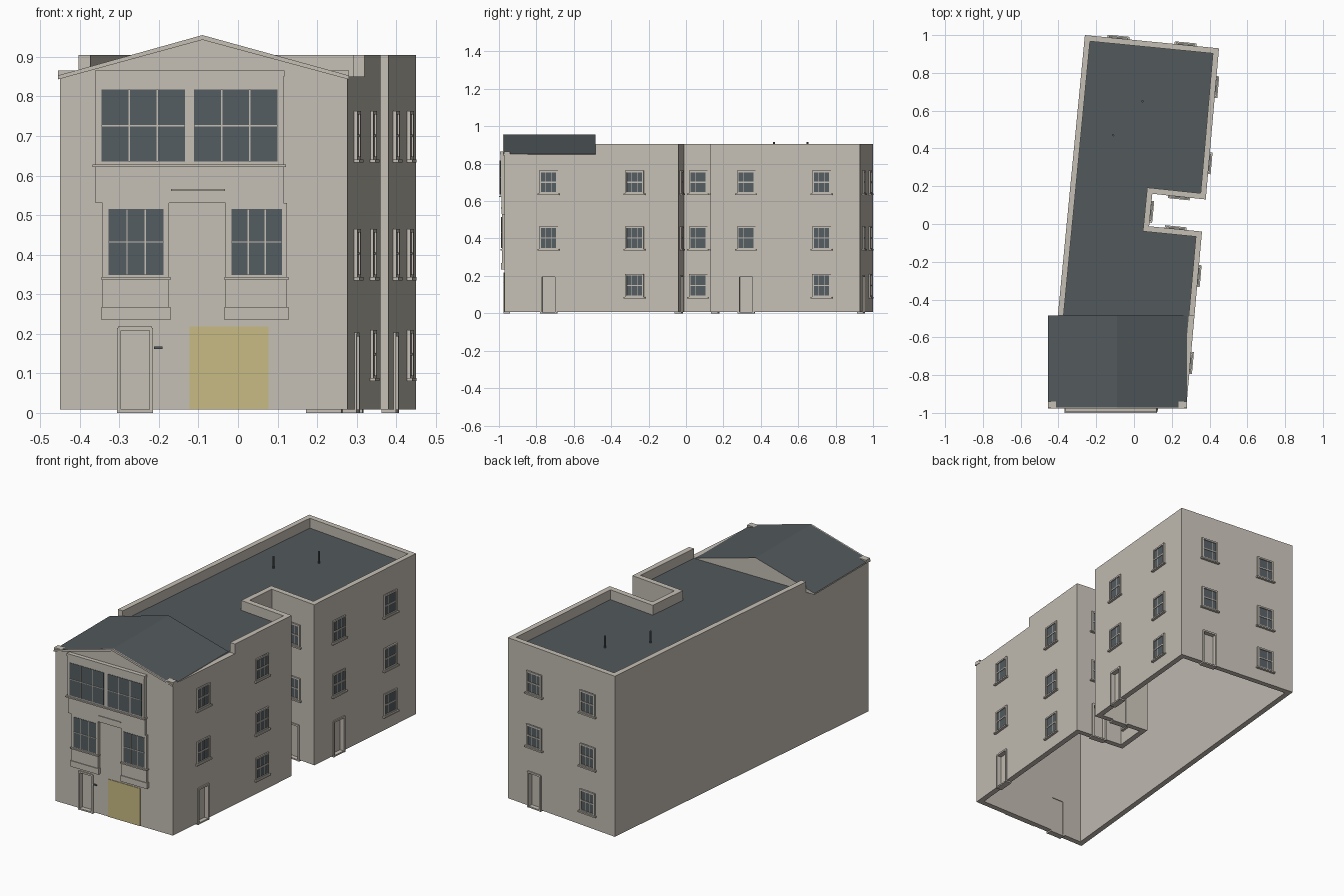
import bpy, bmesh
from mathutils import Matrix, Vector

if "Cube" in bpy.data.objects:
    bpy.data.objects.remove(bpy.data.objects["Cube"], do_unlink=True)


def material(name, r, g, b):
    m = bpy.data.materials.new(name)
    m.use_nodes = True
    m.diffuse_color = (r, g, b, 1)
    m.node_tree.nodes["Principled BSDF"].inputs["Base Color"].default_value = (r, g, b, 1)
    return m


MATS = [material("warm_stone", 0.56, 0.52, 0.46),
        material("slate_grey", 0.085, 0.10, 0.108),
        material("window_glass", 0.09, 0.11, 0.12),
        material("garage_yellow", 0.58, 0.50, 0.23)]
STONE, SLATE, GLASS, YELLOW = range(4)


def finish(name, bm):
    bmesh.ops.recalc_face_normals(bm, faces=bm.faces)
    mesh = bpy.data.meshes.new(name)
    bm.to_mesh(mesh)
    bm.free()
    for m in MATS:
        mesh.materials.append(m)
    ob = bpy.data.objects.new(name, mesh)
    bpy.context.collection.objects.link(ob)
    return ob


def add_box(bm, M, u0, u1, d0, d1, z0, z1, mat=STONE):
    """Box along the wall (u), outward from it (d) and up (z)."""
    place = Matrix.Translation(((u0 + u1) / 2, (d0 + d1) / 2, (z0 + z1) / 2))
    size = Matrix.Diagonal((u1 - u0, d1 - d0, z1 - z0, 1))
    vs = bmesh.ops.create_cube(bm, size=1, matrix=M @ place @ size)["verts"]
    for f in {f for v in vs for f in v.link_faces}:
        f.material_index = mat


def boxes(name, M, parts):
    bm = bmesh.new()
    for p in parts:
        add_box(bm, M, *p)
    return finish(name, bm)


def wall_frame(a, b, t):
    """Matrix at fraction t of wall a-b: along, outward, up."""
    d = (b - a).normalized()
    o = a.lerp(b, t)
    return Matrix(((d.x, d.y, 0, o.x), (d.y, -d.x, 0, o.y), (0, 0, 1, 0), (0, 0, 0, 1)))


def inset(poly, w):
    out = []
    for i, p in enumerate(poly):
        e = (p - poly[i - 1]).normalized()
        f = (poly[(i + 1) % len(poly)] - p).normalized()
        n, m = Vector((-e.y, e.x)), Vector((-f.y, f.x))
        out.append(p + (n + m) * w / (1 + n.dot(m)))
    return out


def wall_band(name, outer, inner, z0, z1, closed):
    bm = bmesh.new()
    rings = [[bm.verts.new((p.x, p.y, z)) for z, ps in
              ((z0, outer), (z1, outer), (z1, inner), (z0, inner)) for p in (ps[i],)]
             for i in range(len(outer))]
    for i in range(0 if closed else 1, len(rings)):
        a, b = rings[i - 1], rings[i]
        for k in range(4):
            bm.faces.new((a[k], b[k], b[(k + 1) % 4], a[(k + 1) % 4]))
    if not closed:
        bm.faces.new(rings[0])
        bm.faces.new(rings[-1])
    return finish(name, bm)


def extrude(name, points, vec, rule):
    bm = bmesh.new()
    f = bm.faces.new([bm.verts.new(p) for p in points])
    r = bmesh.ops.extrude_face_region(bm, geom=[f])
    bmesh.ops.translate(bm, vec=vec, verts=[g for g in r["geom"] if isinstance(g, bmesh.types.BMVert)])
    bmesh.ops.recalc_face_normals(bm, faces=bm.faces)
    for f in bm.faces:
        f.material_index = rule(f.normal)
    return finish(name, bm)


# Footprint, counter-clockwise from the front corner
BASE, EAVE, TOP, ROOF_BACK, THICK = 0.008, 0.85, 0.905, -0.485, 0.03
plan = [Vector(p) for p in ((-0.45, -0.97), (0.277, -0.97), (0.36, -0.04), (0.08, -0.012),
                            (0.097, 0.16), (0.38, 0.13), (0.45, 0.93), (-0.26, 1.0))]
inner = inset(plan, THICK)
walls = wall_band("walls", plan, inner, BASE, EAVE, True)


# Parapet runs around everything behind the pitched roof
def parapet_path(p):
    def cut(a, b):
        return a.lerp(b, (ROOF_BACK - a.y) / (b.y - a.y))
    return [cut(p[1], p[2])] + p[2:] + [cut(p[0], p[7])]


wall_band("parapet", parapet_path(plan), parapet_path(inner), EAVE, TOP, False)
extrude("flat_roof", [(p.x, p.y, EAVE - 0.012) for p in inner], (0, 0, 0.012), lambda n: SLATE)

# Pitched roof with stone gables
RIDGE, LEFT, RIGHT = -0.09, -0.455, 0.28
extrude("pitched_roof",
        [(LEFT, -0.972, 0.845), (RIGHT, -0.972, 0.845), (RIGHT, -0.972, 0.853),
         (RIDGE, -0.972, 0.955), (LEFT, -0.972, 0.853)],
        (0, ROOF_BACK + 0.972, 0), lambda n: SLATE if n.z > 0.5 else STONE)
for side, x in (("left", RIGHT), ("right", LEFT)):
    extrude(side + "_bargeboard",
            [(x, -0.978, 0.843), (x, -0.978, 0.853), (RIDGE, -0.978, 0.955), (RIDGE, -0.978, 0.943)],
            (0, 0.007, 0), lambda n: STONE)

FRONT = wall_frame(Vector((0, -0.97)), Vector((1, -0.97)), 0)
boxes("eave_blocks", FRONT, [(LEFT, -0.41, -0.03, 0.004, 0.847, 0.865),
                             (0.235, RIGHT, -0.03, 0.004, 0.847, 0.865)])

# Roof pipes
for i, (x, y) in enumerate(((-0.11, 0.47), (0.045, 0.65))):
    bm = bmesh.new()
    bmesh.ops.create_cone(bm, cap_ends=True, segments=10, radius1=0.006, radius2=0.006, depth=0.07,
                          matrix=Matrix.Translation((x, y, 0.88)))
    for f in bm.faces:
        f.material_index = SLATE
    finish("roof_pipe_%d" % (i + 1), bm)


# Sash windows and doors
def window(name, M, z):
    w, h = 0.05, 0.062
    parts = [(-w + 0.008, w - 0.008, 0, 0.003, z - h, z + h, GLASS),
             (-w - 0.008, w + 0.008, 0, 0.014, z - h - 0.006, z - h + 0.002),
             (-w, w, 0, 0.008, z + h - 0.009, z + h),
             (-w, w, 0, 0.008, z - h, z - h + 0.009),
             (-w, w, 0, 0.006, z - 0.003, z + 0.003)]
    for s in (-1, 1):
        a, b = sorted((s * w, s * (w - 0.009)))
        parts.append((a, b, 0, 0.008, z - h, z + h))
        parts.append((s * 0.015 - 0.001, s * 0.015 + 0.001, 0, 0.004, z - h, z + h))
    boxes(name, M, parts)


cutter = bmesh.new()


def door(name, M, w, h):
    add_box(cutter, M, -w, w, -0.1, 0.05, -0.05, h)
    parts = [(-w, w, -0.026, -0.02, BASE, h),
             (-w, w, -THICK, 0.004, 0, BASE),
             (-w, w, -THICK, 0.006, h - 0.007, h + 0.003)]
    for a, b in ((-w - 0.003, -w + 0.007), (w - 0.007, w + 0.003)):
        parts.append((a, b, -THICK, 0.006, 0, h))
    boxes(name, M, parts)


# wall number, position along it, door on the ground floor
columns = [(1, 0.253, True), (1, 0.747, False), (2, 0.5, True), (3, 0.45, False), (4, 0.5, True),
           (5, 0.24, True), (5, 0.744, False), (6, 0.25, True), (6, 0.75, False)]
for n, (edge, t, has_door) in enumerate(columns):
    M = wall_frame(plan[edge], plan[edge + 1], t)
    for floor, z in enumerate((0.148, 0.403, 0.701)):
        if floor == 0 and has_door:
            door("side_door_%d" % n, M, 0.042, 0.2)
        else:
            window("window_%d_%d" % (n, floor), M, z)
door("front_door", wall_frame(plan[0], plan[1], 0.261), 0.043, 0.215)

# Cut the door openings through the walls
cut_ob = finish("door_cutter", cutter)
cut_ob.hide_render = True
mod = walls.modifiers.new("openings", "BOOLEAN")
mod.operation, mod.solver, mod.object = "DIFFERENCE", "EXACT", cut_ob
bpy.context.view_layer.objects.active = walls
bpy.ops.object.modifier_apply(modifier=mod.name)
bpy.data.objects.remove(cut_ob, do_unlink=True)


# Front bays with gridded glazing
def glazing(x0, x1, z0, z1, d):
    bar = 0.0018
    parts = [(x0, x1, d, d + 0.002, z0, z1, GLASS)]
    zm = (z0 + z1) / 2
    parts.append((x0, x1, d, d + 0.004, zm - bar, zm + bar))
    for k in (1, 2):
        x = x0 + (x1 - x0) * k / 3
        parts.append((x - bar, x + bar, d, d + 0.004, z0, z1))
    return parts


boxes("upper_bay", FRONT, [(-0.36, 0.115, 0, 0.022, 0.625, 0.85),
                           (-0.362, 0.118, 0, 0.025, 0.85, 0.865),
                           (-0.368, 0.121, 0, 0.03, 0.621, 0.628),
                           (-0.36, 0.115, 0, 0.016, 0.53, 0.621),
                           (-0.17, -0.033, 0, 0.02, 0.561, 0.566)]
      + glazing(-0.345, -0.134, 0.635, 0.817, 0.022)
      + glazing(-0.111, 0.1, 0.635, 0.817, 0.022))
for name, x0, x1 in (("right_bay", -0.343, -0.171), ("left_bay", -0.032, 0.128)):
    boxes(name, FRONT, [(x0, x1 - 0.004, 0, 0.014, 0.268, 0.53),
                        (x0 - 0.002, x1, 0, 0.018, 0.235, 0.268),
                        (x0 - 0.002, x1, 0, 0.022, 0.336, 0.343)]
          + glazing(x0 + 0.016, x1 - 0.017, 0.348, 0.516, 0.014))

# Garage door and entry plate
boxes("garage_door", FRONT, [(-0.122, 0.077, 0, 0.003, BASE, 0.218, YELLOW)])
boxes("entry_plate", FRONT, [(-0.212, -0.191, 0, 0.006, 0.161, 0.168, SLATE)])
